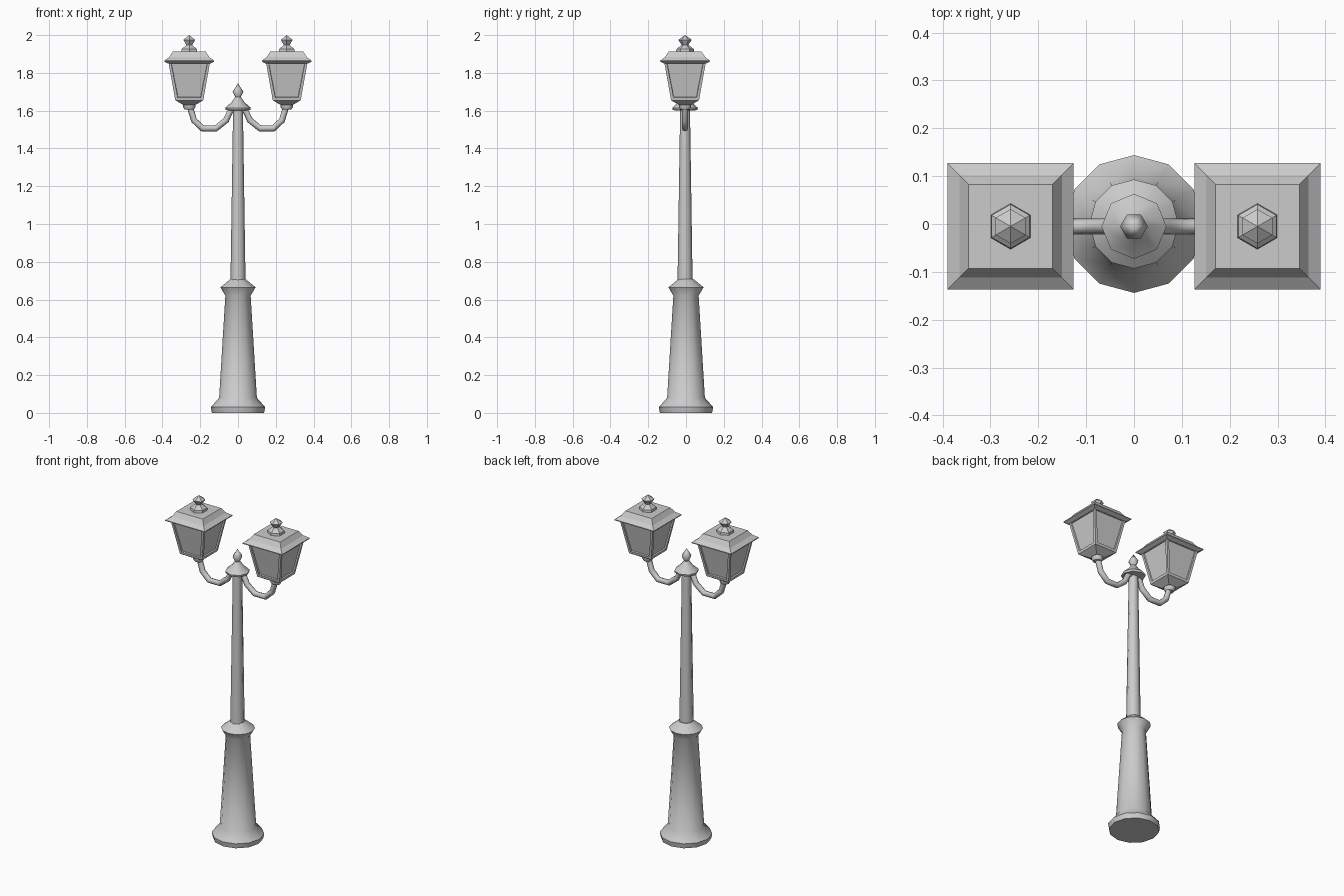
import bpy, bmesh
from math import sin, cos, radians, sqrt

if "Cube" in bpy.data.objects:
    bpy.data.objects.remove(bpy.data.objects["Cube"])

Y = -0.005  # upper parts sit slightly forward


def finish(name, bm, smooth_angle):
    bmesh.ops.recalc_face_normals(bm, faces=bm.faces)
    me = bpy.data.meshes.new(name)
    bm.to_mesh(me)
    bm.free()
    if smooth_angle:
        for p in me.polygons:
            p.use_smooth = True
        me.set_sharp_from_angle(angle=radians(smooth_angle))
    ob = bpy.data.objects.new(name, me)
    bpy.context.collection.objects.link(ob)
    return ob


def lathe(name, profile, sides, x=0, y=0, phase=90, smooth=40, panel=None):
    """Spin (radius, z) points; panel = index of the segment to inset as windows."""
    bm = bmesh.new()
    k = sqrt(2) if sides == 4 else 1  # squares are given by half width
    rings = []
    for r, z in profile:
        if r == 0:
            rings.append([bm.verts.new((x, y, z))] * sides)
            continue
        angles = [radians(phase + 360 * i / sides) for i in range(sides)]
        rings.append([bm.verts.new((x + k * r * cos(a), y + k * r * sin(a), z)) for a in angles])
    windows = []
    for s, (a, b) in enumerate(zip(rings, rings[1:])):
        for i in range(sides):
            j = (i + 1) % sides
            corners = list(dict.fromkeys((a[i], a[j], b[j], b[i])))
            f = bm.faces.new(corners)
            if s == panel:
                windows.append(f)
    for ring in (rings[0], rings[-1]):
        if ring[0] is not ring[1]:
            bm.faces.new(ring)
    bmesh.ops.recalc_face_normals(bm, faces=bm.faces)
    if windows:
        bmesh.ops.inset_individual(bm, faces=windows, thickness=0.02, depth=0)
        bmesh.ops.inset_individual(bm, faces=windows, thickness=0.002, depth=-0.008)
    return finish(name, bm, smooth)


def tube(name, points, radius):
    cu = bpy.data.curves.new(name, 'CURVE')
    cu.dimensions = '3D'
    cu.bevel_depth = radius
    cu.bevel_resolution = 2
    cu.use_fill_caps = True
    sp = cu.splines.new('POLY')
    sp.points.add(len(points) - 1)
    for p, co in zip(sp.points, points):
        p.co = (*co, 1)
    tmp = bpy.data.objects.new(name + "_path", cu)
    bpy.context.collection.objects.link(tmp)
    bpy.context.view_layer.update()
    me = tmp.to_mesh()
    bm = bmesh.new()
    bm.from_mesh(me)
    tmp.to_mesh_clear()
    bpy.data.objects.remove(tmp)
    return finish(name, bm, 50)


# Pedestal with flared foot and collar
lathe("pedestal", [(0.138, 0), (0.144, 0.03), (0.1, 0.08), (0.067, 0.62),
                   (0.093, 0.665), (0.04, 0.708)], 12)

# Tapered pole and its pointed cap
lathe("pole", [(0.04, 0.69), (0.026, 1.61)], 8, y=Y, smooth=50)
lathe("pole_cap", [(0.03, 1.6), (0.065, 1.603), (0.068, 1.615), (0.034, 1.645), (0.015, 1.672)],
      8, y=Y, smooth=50)
lathe("pole_finial", [(0.012, 1.668), (0.029, 1.7), (0, 1.745)], 6, y=Y, phase=0, smooth=60)

# Paired arms and lanterns
arm_path = [(0.018, 1.61), (0.04, 1.6), (0.063, 1.549), (0.117, 1.506),
            (0.188, 1.506), (0.233, 1.549), (0.254, 1.62)]
for side, label in ((-1, "left"), (1, "right")):
    cx = side * 0.258
    tube(label + "_arm", [(side * x, Y, z) for x, z in arm_path], 0.0165)
    lathe(label + "_lantern_socket", [(0.024, 1.605), (0.032, 1.618), (0.032, 1.635)], 8, cx, Y)
    lathe(label + "_lantern_body", [(0.032, 1.63), (0.074, 1.655), (0.111, 1.862)],
          4, cx, Y, phase=45, smooth=0, panel=1)
    lathe(label + "_lantern_roof", [(0.112, 1.85), (0.132, 1.86), (0.132, 1.865), (0.107, 1.883),
                                    (0.088, 1.912)], 4, cx, Y, phase=45, smooth=0)
    lathe(label + "_lantern_finial", [(0.048, 1.91), (0.046, 1.926), (0.018, 1.948),
                                      (0.036, 1.975), (0, 2.0)], 6, cx, Y, smooth=30)
